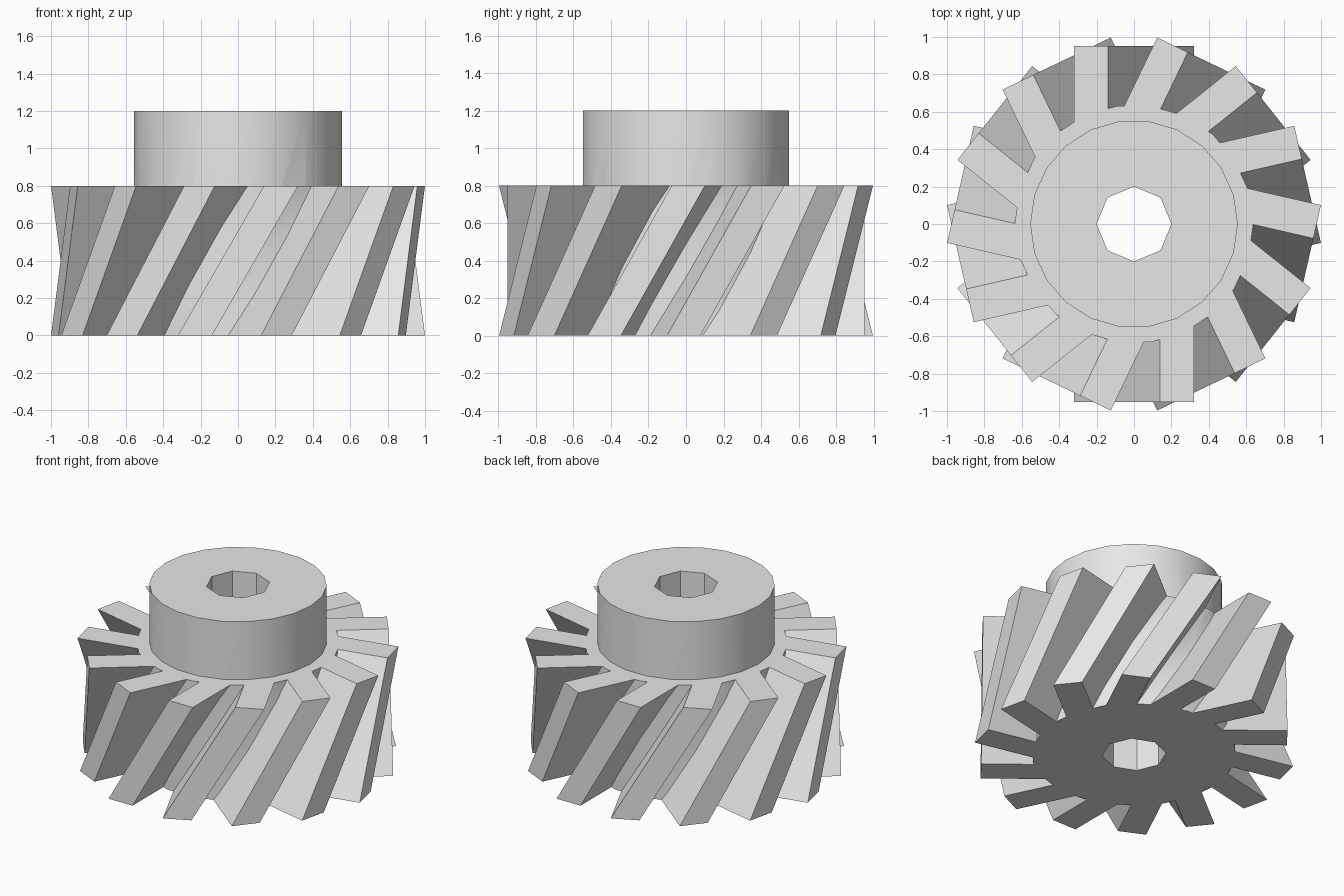
import bpy, bmesh, math
from mathutils import Matrix

if "Cube" in bpy.data.objects:
    bpy.data.objects.remove(bpy.data.objects["Cube"])

TEETH = 14
FACE_H = 0.8      # height of the toothed part
HUB_H = 1.2       # total height

grey = bpy.data.materials.new("plain grey")
grey.diffuse_color = (0.8, 0.8, 0.8, 1)
grey.use_nodes = True
grey.node_tree.nodes["Principled BSDF"].inputs["Base Color"].default_value = grey.diffuse_color


def new_object(name, bm):
    bmesh.ops.recalc_face_normals(bm, faces=bm.faces)
    mesh = bpy.data.meshes.new(name)
    bm.to_mesh(mesh)
    bm.free()
    mesh.materials.append(grey)
    obj = bpy.data.objects.new(name, mesh)
    bpy.context.collection.objects.link(obj)
    return obj


def prism(name, radius, sides, z0, z1):
    bm = bmesh.new()
    ring = [bm.verts.new((radius * math.cos(2 * math.pi * i / sides),
                          radius * math.sin(2 * math.pi * i / sides), z0))
            for i in range(sides)]
    base = bm.faces.new(ring)
    top = bmesh.ops.extrude_face_region(bm, geom=[base])["geom"]
    bmesh.ops.translate(bm, vec=(0, 0, z1 - z0),
                        verts=[v for v in top if isinstance(v, bmesh.types.BMVert)])
    return new_object(name, bm)


def slanted_tooth(index):
    # straight box sheared sideways from bottom to top
    bm = bmesh.new()
    bmesh.ops.create_cube(bm, size=1)
    for v in bm.verts:
        v.co.x = v.co.x * 0.182 - v.co.z * 0.46
        v.co.y = 0.5 if v.co.y < 0 else 0.952
        v.co.z = (v.co.z + 0.5) * FACE_H
    bm.transform(Matrix.Rotation(2 * math.pi * index / TEETH, 4, 'Z'))
    return new_object("tooth", bm)


def combine(target, other, operation):
    mod = target.modifiers.new("combine", 'BOOLEAN')
    mod.operation = operation
    mod.solver = 'EXACT'
    mod.object = other
    bpy.context.view_layer.objects.active = target
    bpy.ops.object.modifier_apply(modifier=mod.name)
    bpy.data.objects.remove(other)


# gear core, teeth and raised hub fused into one body
gear = prism("helical_gear", 0.638, 22, 0, FACE_H)
for i in range(TEETH):
    combine(gear, slanted_tooth(i), 'UNION')
combine(gear, prism("hub", 0.555, 22, 0.4, HUB_H), 'UNION')

# octagonal shaft hole
combine(gear, prism("bore", 0.2, 8, -0.5, HUB_H + 0.5), 'DIFFERENCE')

# smooth hub and core walls, crisp teeth
bpy.ops.object.select_all(action='DESELECT')
gear.select_set(True)
bpy.context.view_layer.objects.active = gear
bpy.ops.object.shade_smooth_by_angle(angle=math.radians(30))
